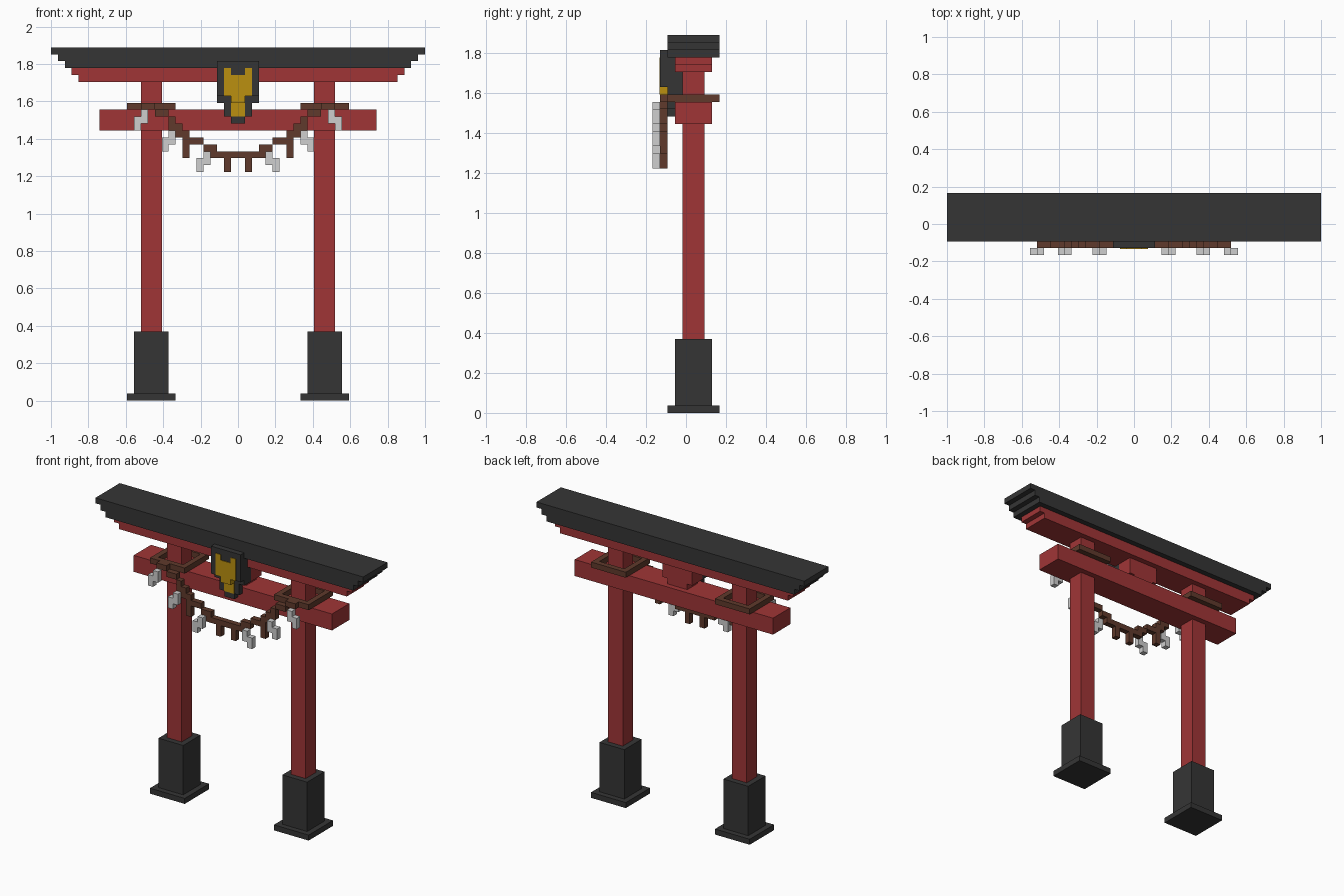
import bpy, bmesh

if "Cube" in bpy.data.objects:
    bpy.data.objects.remove(bpy.data.objects["Cube"])

U = 2 / 54  # one block of the grid the gate is built on


def material(name, rgb):
    m = bpy.data.materials.new(name)
    m.diffuse_color = (*rgb, 1)
    m.use_nodes = True
    m.node_tree.nodes["Principled BSDF"].inputs["Base Color"].default_value = m.diffuse_color
    return m


RED = material("red", (0.35, 0.036, 0.037))
BLACK = material("charcoal", (0.036, 0.036, 0.036))
GOLD = material("gold", (0.50, 0.28, 0.005))
BROWN = material("brown", (0.115, 0.042, 0.025))
WHITE = material("paper_white", (0.62, 0.62, 0.62))


def part(name, mat, boxes, mirror=False):
    """One object from boxes (x0, x1, y0, y1, z0, z1) in grid units."""
    bm = bmesh.new()
    for x0, x1, y0, y1, z0, z1 in boxes:
        for a, b in [(x0, x1), (-x1, -x0)] if mirror else [(x0, x1)]:
            vs = bmesh.ops.create_cube(bm, size=1)["verts"]
            for v in vs:
                v.co.x = (b if v.co.x > 0 else a) * U
                v.co.y = (y1 if v.co.y > 0 else y0) * U
                v.co.z = (z1 if v.co.z > 0 else z0) * U
    me = bpy.data.meshes.new(name)
    bm.to_mesh(me)
    bm.free()
    me.materials.append(mat)
    ob = bpy.data.objects.new(name, me)
    bpy.context.collection.objects.link(ob)
    return ob


# Posts and their stone feet
part("plinths", BLACK, [(9, 16, -2.5, 4.5, 0, 1)], True)
part("post_bases", BLACK, [(10, 15, -1.5, 3.5, 1, 10)], True)
part("posts", RED, [(11, 14, -0.5, 2.5, 10, 39), (11, 14, -0.5, 2.5, 42, 46)], True)

# Beams, centre strut and stepped roof
part("lower_beam", RED, [(-20, 20, -1.5, 3.5, 39, 42)])
part("centre_strut", RED, [(-2, 2, -0.5, 2.5, 42, 43), (-3, 3, -0.5, 2.5, 43, 46)])
part("upper_beam", RED, [(-23 - i, 23 + i, -1.5, 3.5, 46 + i, 47 + i) for i in range(2)])
part("roof", BLACK, [(-25 - i, 25 + i, -2.5, 4.5, 48 + i, 49 + i) for i in range(3)])

# Plaque leaning forward, with a raised gold inlay
part("plaque", BLACK, [
    (-3, 3, -3.5, -2.5, 44, 49),
    (-3, 3, -2.5, -1.5, 43, 48),
    (-3, 3, -1.5, -0.5, 43, 46),
    (-2, 2, -2.5, -1.5, 41, 43),
    (-1, 1, -2.5, -1.5, 40, 41)])
part("plaque_inlay", GOLD, [
    (-2, -1, -3.6, -3.5, 44, 48),
    (1, 2, -3.6, -3.5, 44, 48),
    (-1, 1, -3.6, -3.5, 44, 47),
    (-1, 1, -3.6, -2.5, 43, 44),
    (-1, 1, -2.6, -2.5, 41, 43)])

# Rope rings around the posts
part("rope_rings", BROWN, [
    (9, 16, -2.5, -1.5, 42, 43),
    (9, 16, 3.5, 4.5, 42, 43),
    (9, 10, -1.5, 3.5, 42, 43),
    (15, 16, -1.5, 3.5, 42, 43)], True)

# Sagging rope in steps: x0, x1, z0, z1
steps = [(12, 14, 42, 43), (10, 12, 41, 42), (9, 10, 39, 41), (8, 9, 38, 40),
         (7, 8, 37, 39), (5, 7, 37, 38), (3, 5, 36, 37), (0, 4, 35, 36)]
part("hanging_rope", BROWN, [(a, b, -3.5, -2.5, c, d) for a, b, c, d in steps], True)
part("rope_tassels", BROWN, [
    (7, 8, -3.5, -2.5, 35, 37),
    (1, 2, -3.5, -2.5, 33, 35)], True)

# Zigzag paper streamers
streamers = []
for x, top in [(13, 42), (9, 39), (4, 36)]:
    streamers += [(x, x + 1, -4.5, -3.5, top - 2, top),
                  (x + 1, x + 2, -4.5, -3.5, top - 3, top - 1)]
part("paper_streamers", WHITE, streamers, True)
